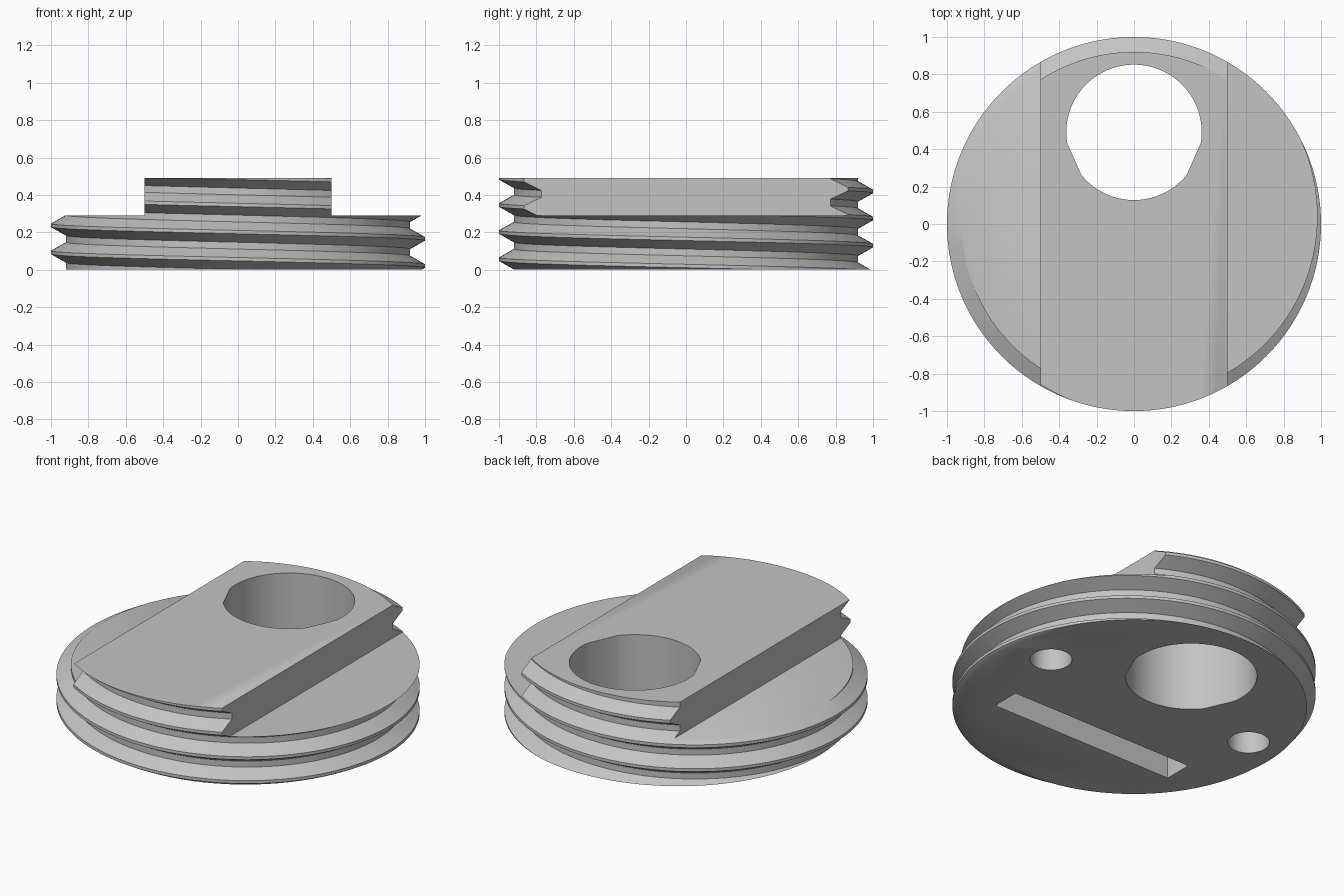
import bpy, bmesh, math
from mathutils import Vector

if "Cube" in bpy.data.objects:
    bpy.data.objects.remove(bpy.data.objects["Cube"])

HEIGHT, STEP, PITCH = 0.49, 0.29, 0.145
CREST_R, ROOT_R = 1.0, 0.92
SEGS = 192

metal = bpy.data.materials.new("light_grey")
metal.use_nodes = True
grey = (0.55, 0.55, 0.55, 1)
metal.diffuse_color = grey
metal.node_tree.nodes["Principled BSDF"].inputs["Base Color"].default_value = grey


def make_object(name, bm):
    bmesh.ops.recalc_face_normals(bm, faces=bm.faces)
    mesh = bpy.data.meshes.new(name)
    bm.to_mesh(mesh)
    bm.free()
    mesh.materials.append(metal)
    obj = bpy.data.objects.new(name, mesh)
    bpy.context.collection.objects.link(obj)
    return obj


def prism(name, outline, z0, z1):
    """Upright prism from a flat outline."""
    bm = bmesh.new()
    base = bm.faces.new([bm.verts.new((x, y, z0)) for x, y in outline])
    top = bmesh.ops.extrude_face_region(bm, geom=[base])["geom"]
    bmesh.ops.translate(bm, vec=(0, 0, z1 - z0),
                        verts=[v for v in top if isinstance(v, bmesh.types.BMVert)])
    return make_object(name, bm)


def rect(x0, x1, y0, y1):
    return [(x0, y0), (x1, y0), (x1, y1), (x0, y1)]


def circle(x, y, r, n, skip=lambda deg: False):
    degs = [360 * i / n for i in range(n)]
    return [(x + r * math.cos(math.radians(d)), y + r * math.sin(math.radians(d)))
            for d in degs if not skip(d)]


# Threaded body: trapezoid thread profile swept along a left-hand helix
crest, flank = PITCH / 8, PITCH * 5 / 16
profile = [(-crest / 2 - flank, ROOT_R), (-crest / 2, CREST_R),
           (crest / 2, CREST_R), (crest / 2 + flank, ROOT_R)]
start = 0.02 - PITCH
bm = bmesh.new()
columns = []
for i in range(SEGS):
    t = i / SEGS
    c, s = math.cos(math.tau * t), math.sin(math.tau * t)
    columns.append([bm.verts.new((r * c, r * s, start + (k - t) * PITCH + z))
                    for k in range(7) for z, r in profile])
for i in range(SEGS):
    a, b = columns[i], columns[(i + 1) % SEGS]
    shift = 0
    if i == SEGS - 1:
        # the last column joins the first one a full turn lower
        a = a[len(profile):]
    for j in range(min(len(a), len(b)) - 1):
        bm.faces.new((a[j], b[j], b[j + 1], a[j + 1]))

# Trim flat at the bottom and top, then close both ends
for z, n in ((0, -1), (HEIGHT, 1)):
    bmesh.ops.bisect_plane(bm, geom=bm.verts[:] + bm.edges[:] + bm.faces[:], dist=1e-6,
                           plane_co=(0, 0, z), plane_no=(0, 0, n), clear_outer=True)
    rim = [e for e in bm.edges if e.is_boundary
           and all(abs(v.co.z - z) < 1e-4 for v in e.verts)]
    bmesh.ops.holes_fill(bm, edges=rim, sides=0)
body = make_object("threaded_plug", bm)

# Cutters: side steps, through bore, two blind pin holes and an underside slot
cutters = [prism("bore_cutter", circle(0, 0.49, 0.362, 120,
                                       lambda d: 190 < d < 218 or 322 < d < 350), -0.1, 0.6),
           prism("slot_cutter", rect(-0.62, 0.62, -0.45, -0.275), -0.1, 0.2)]
for side, label in ((1, "left"), (-1, "right")):
    cutters.append(prism(label + "_step_cutter",
                         rect(*sorted((side * 0.5, side * 1.2)), -1.2, 1.2), STEP, 0.7))
    cutters.append(prism(label + "_pin_hole_cutter",
                         circle(side * 0.71, 0.135, 0.115, 64), -0.1, 0.2))

bpy.ops.object.select_all(action="DESELECT")
bpy.context.view_layer.objects.active = body
body.select_set(True)
for cutter in cutters:
    cutter.hide_render = True
    mod = body.modifiers.new(cutter.name, "BOOLEAN")
    mod.operation, mod.solver, mod.object = "DIFFERENCE", "EXACT", cutter
    bpy.ops.object.modifier_apply(modifier=mod.name)
for cutter in cutters:
    bpy.data.objects.remove(cutter)

bpy.ops.object.shade_smooth_by_angle(angle=math.radians(30))
